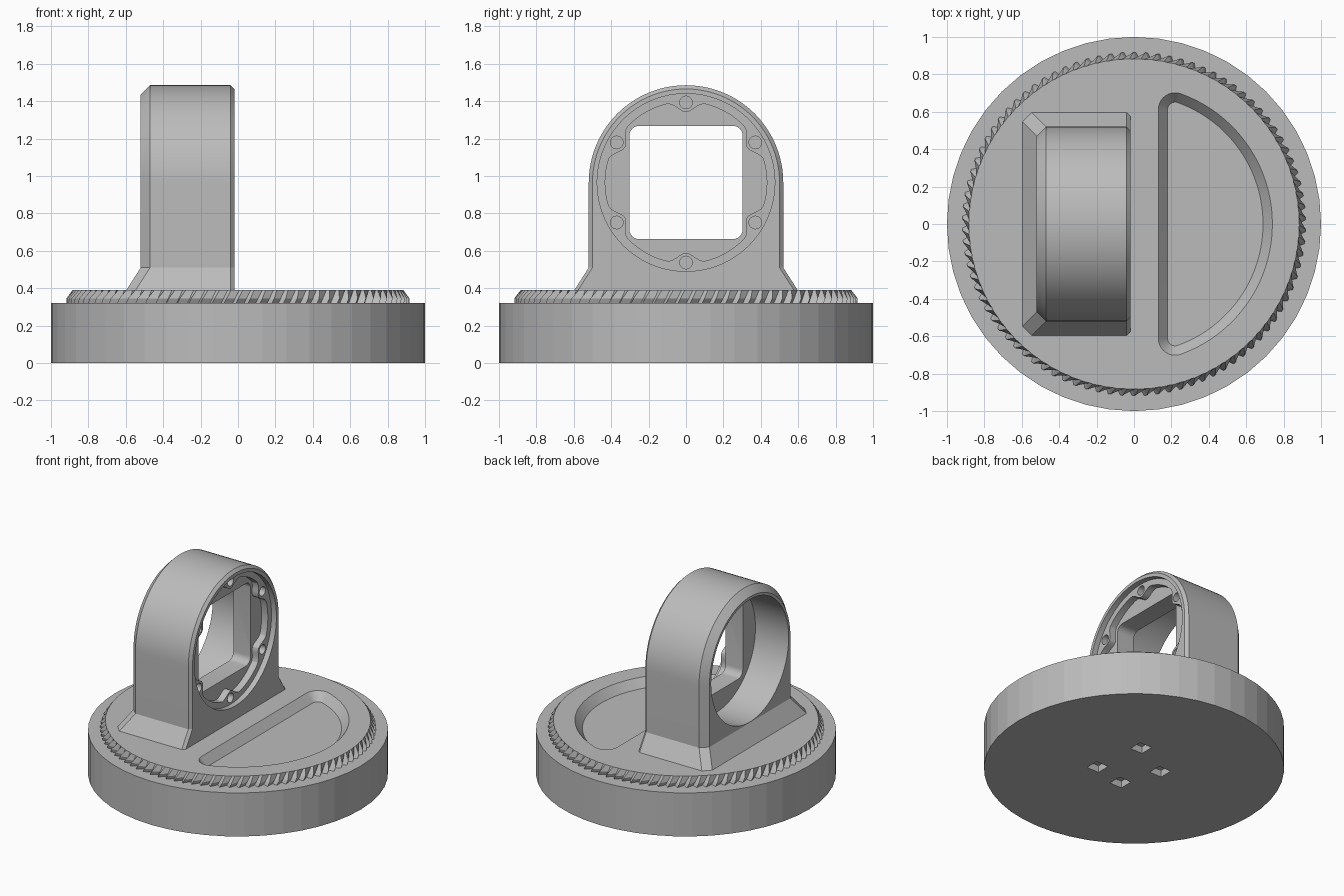
import bpy, bmesh
from math import sin, cos, tau, pi, sqrt, atan2, radians

if "Cube" in bpy.data.objects:
    bpy.data.objects.remove(bpy.data.objects["Cube"], do_unlink=True)

grey = bpy.data.materials.new("plain grey")
grey.use_nodes = True
grey.diffuse_color = (0.5, 0.5, 0.5, 1)
bsdf = next(n for n in grey.node_tree.nodes if n.type == 'BSDF_PRINCIPLED')
bsdf.inputs["Base Color"].default_value = grey.diffuse_color
bsdf.inputs["Roughness"].default_value = 0.6

AXIS_Z = 0.965          # height of the ring's centre
TOP = 0.39              # top of the toothed plate


def loft(name, rings, split_first=None):
    """Closed solid through rings of equal length, capped at both ends."""
    bm = bmesh.new()
    vs = [[bm.verts.new(p) for p in ring] for ring in rings]
    n = len(rings[0])
    for a, b in zip(vs, vs[1:]):
        for i in range(n):
            j = (i + 1) % n
            bm.faces.new((a[i], a[j], b[j], b[i]))
    first = bm.faces.new(vs[0][::-1])
    bm.faces.new(vs[-1])
    if split_first:
        bmesh.utils.face_split(first, vs[0][split_first[0]], vs[0][split_first[1]])
    bmesh.ops.recalc_face_normals(bm, faces=bm.faces)
    mesh = bpy.data.meshes.new(name)
    bm.to_mesh(mesh)
    bm.free()
    ob = bpy.data.objects.new(name, mesh)
    bpy.context.collection.objects.link(ob)
    mesh.materials.append(grey)
    return ob


def cut(target, cutter):
    """Subtract the cutter for good, then drop it."""
    cutter.hide_render = True
    bpy.context.view_layer.objects.active = target
    mod = target.modifiers.new("cut", 'BOOLEAN')
    mod.operation = 'DIFFERENCE'
    mod.solver = 'EXACT'
    mod.object = cutter
    bpy.ops.object.modifier_apply(modifier=mod.name)
    bpy.data.objects.remove(cutter, do_unlink=True)


def smooth(ob, angle):
    bpy.ops.object.select_all(action='DESELECT')
    ob.select_set(True)
    bpy.context.view_layer.objects.active = ob
    bpy.ops.object.shade_smooth_by_angle(angle=radians(angle))


def circle(r, n, cx=0, cy=0):
    return [(cx + r * cos(tau * i / n), cy + r * sin(tau * i / n)) for i in range(n)]


def flat(outline, z):
    return [(x, y, z) for x, y in outline]


def upright(outline, x):
    return [(x, y, AXIS_Z + z) for y, z in outline]


def prism_x(outline, x0, x1):
    return loft("cutter", [upright(outline, x0), upright(outline, x1)])


# Round base with four square sockets underneath
base = loft("base", [flat(circle(1, 48), 0), flat(circle(1, 48), 0.32)])
for cx, cy in ((0.14, 0.24), (0.2, -0.14), (-0.05, -0.2), (-0.16, 0.08)):
    square = [(cx + a * 0.05, cy + b * 0.05) for a, b in ((-1, -1), (1, -1), (1, 1), (-1, 1))]
    cut(base, loft("cutter", [flat(square, -0.05), flat(square, 0.05)]))


# Toothed plate: slanted saw teeth around the rim
def saw_ring(peak, z, shift, teeth=90):
    ring = []
    for i in range(teeth):
        for offset, r in ((0, 0.882), (0.3, peak)):
            a = tau * (i + offset + shift) / teeth
            ring.append((r * cos(a), r * sin(a), z))
    return ring


plate = loft("toothed_plate", [saw_ring(0.918, 0.315, 0), saw_ring(0.918, 0.345, 0.25),
                               saw_ring(0.884, TOP, 0.6)])


# D-shaped tray with sloping walls
def d_outline(inset):
    left, big, small = 0.13 + inset, 0.74 - inset, 0.09 - inset
    cx = left + small
    cy = sqrt((big - small) ** 2 - cx ** 2)
    turn = atan2(cy, cx)
    half = [(cx + small * cos(a), cy + small * sin(a))
            for a in (pi + (turn - pi) * i / 10 for i in range(11))]
    arc = [(big * cos(a), big * sin(a))
           for a in (turn * (1 - i / 20) for i in range(1, 40))]
    return half + arc + [(x, -y) for x, y in reversed(half)]


cut(plate, loft("cutter", [flat(d_outline(-0.01), TOP + 0.012), flat(d_outline(0.05), TOP - 0.06)]))


# Upright ring housing with chamfered edges and a flared foot
def arch(x, r, foot_x):
    knee, foot = 0.51, TOP - 0.005
    curve = [(x, r * cos(pi * i / 48), AXIS_Z + r * sin(pi * i / 48)) for i in range(49)]
    return ([(foot_x, r + 0.08, foot), (x, r, knee)] + curve
            + [(x, -r, knee), (foot_x, -r - 0.08, foot)])


housing = loft("ring_housing", [arch(-0.52, 0.47, -0.6), arch(-0.47, 0.52, -0.55),
                                arch(-0.04, 0.52, -0.04), arch(-0.02, 0.5, -0.02)],
               split_first=(1, -2))

# Rear bore and shallow front seat
cut(housing, prism_x(circle(0.45, 96), -0.7, -0.25))
cut(housing, prism_x(circle(0.475, 96), -0.06, 0.1))


# Front pocket, waisted around each screw
def waisted():
    outline = []
    for i in range(144):
        a = tau * i / 144
        gap = abs((a - pi / 6) % (pi / 3))
        gap = min(gap, pi / 3 - gap) / radians(14)
        r = 0.432 - (0.056 * cos(gap * pi / 2) ** 2 if gap < 1 else 0)
        outline.append((r * cos(a), r * sin(a)))
    return outline


cut(housing, prism_x(waisted(), -0.11, 0.1))

# Six screw holes
for k in range(6):
    a = pi / 6 + k * pi / 3
    cut(housing, prism_x(circle(0.034, 20, 0.428 * cos(a), 0.428 * sin(a)), -0.16, 0.1))

# Square window with rounded corners
window = []
for k in range(4):
    mid = pi / 4 + k * pi / 2
    cx, cy = (0.25 if cos(mid) > 0 else -0.25), (0.25 if sin(mid) > 0 else -0.25)
    for i in range(7):
        a = k * pi / 2 + i * pi / 12
        window.append((cx + 0.053 * cos(a), cy + 0.053 * sin(a)))
cut(housing, prism_x(window, -0.4, 0.1))
smooth(housing, 20)
smooth(plate, 15)
